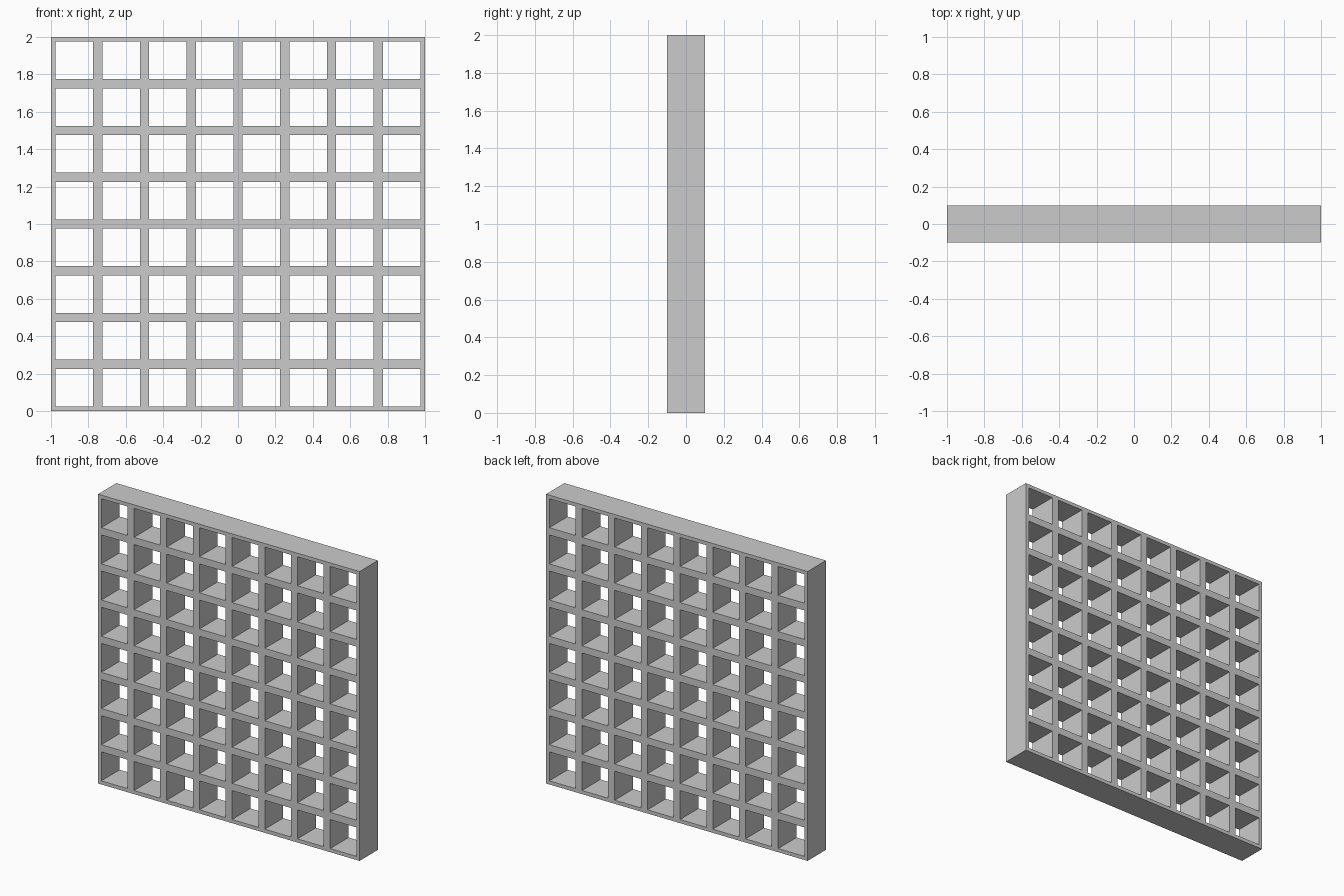
import bpy, bmesh
from mathutils import Matrix

if "Cube" in bpy.data.objects:
    bpy.data.objects.remove(bpy.data.objects["Cube"])

CELLS, SIZE, DEPTH, HOLE = 8, 2.0, 0.2, 0.2
border = (SIZE / CELLS - HOLE) / 2

# Flat sheet of square cells, standing upright on z = 0 at the front plane
bm = bmesh.new()
place = Matrix.Translation((0, -DEPTH / 2, SIZE / 2)) @ Matrix.Rotation(1.5707963268, 4, 'X')
bmesh.ops.create_grid(bm, x_segments=CELLS, y_segments=CELLS, size=SIZE / 2, matrix=place)

# Inset each cell and remove its middle to leave the square openings
cells = bm.faces[:]
bmesh.ops.inset_individual(bm, faces=cells, thickness=border, use_even_offset=True)
bmesh.ops.delete(bm, geom=cells, context='FACES')

# Extrude the lattice to its full depth
result = bmesh.ops.extrude_face_region(bm, geom=bm.faces[:], use_keep_orig=True)
moved = [v for v in result["geom"] if isinstance(v, bmesh.types.BMVert)]
bmesh.ops.translate(bm, verts=moved, vec=(0, DEPTH, 0))
bmesh.ops.recalc_face_normals(bm, faces=bm.faces[:])

mesh = bpy.data.meshes.new("lattice_panel")
bm.to_mesh(mesh)
bm.free()
panel = bpy.data.objects.new("lattice_panel", mesh)
bpy.context.collection.objects.link(panel)
